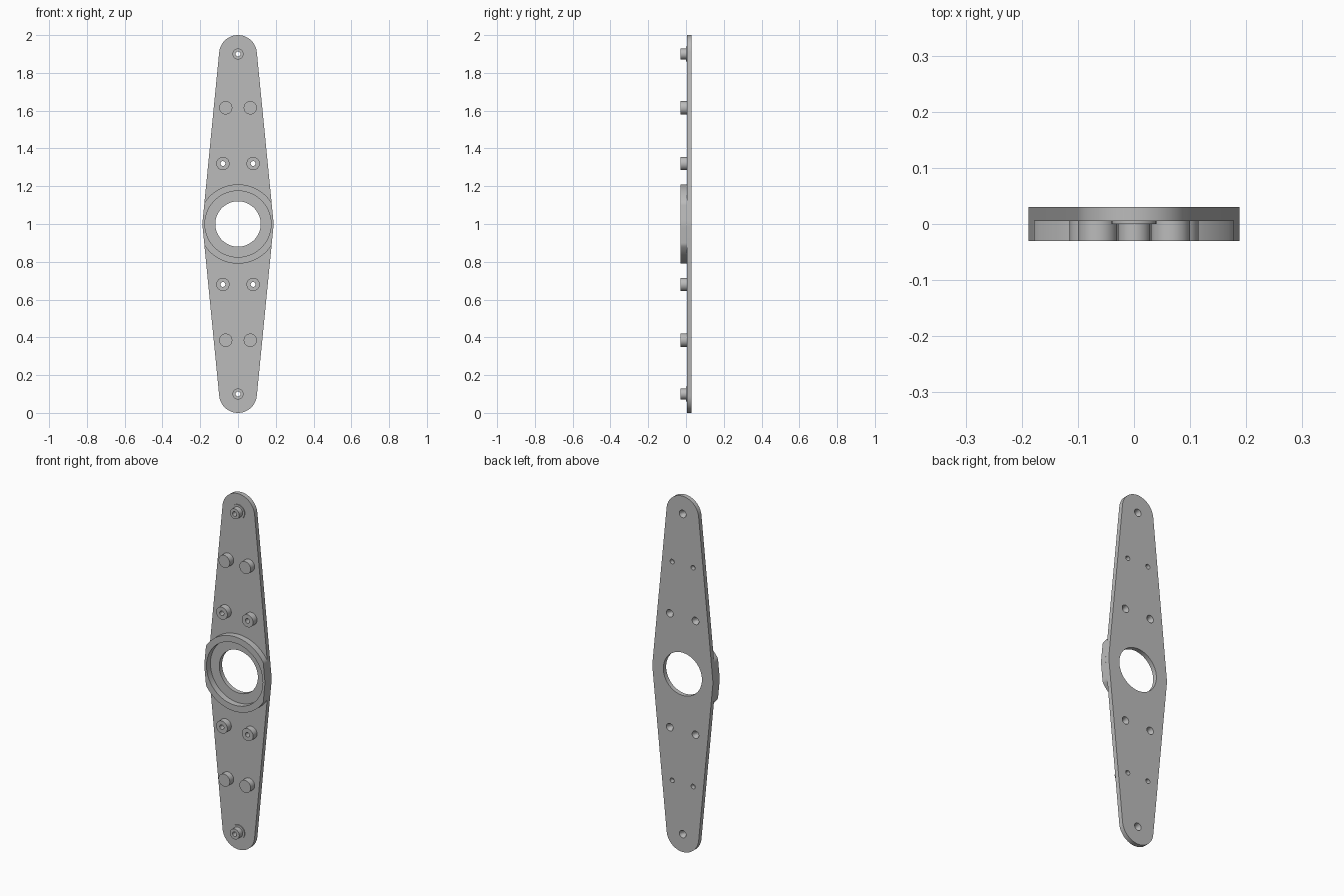
import bpy, bmesh, math
from math import sin, cos, pi

if "Cube" in bpy.data.objects:
    bpy.data.objects.remove(bpy.data.objects["Cube"])

FRONT, FACE, BACK = -0.03, 0.005, 0.03   # depth of boss tips, plate front, plate back
END_R, MID_R, SPAN = 0.1, 0.188, 0.9
HOLE_R = 0.013

grey = bpy.data.materials.new("light grey")
grey.use_nodes = True
colour = (0.5, 0.5, 0.5, 1)
grey.diffuse_color = colour
grey.node_tree.nodes["Principled BSDF"].inputs["Base Color"].default_value = colour


def finish(bm, name):
    bmesh.ops.recalc_face_normals(bm, faces=bm.faces)
    mesh = bpy.data.meshes.new(name)
    bm.to_mesh(mesh)
    bm.free()
    mesh.materials.append(grey)
    obj = bpy.data.objects.new(name, mesh)
    bpy.context.collection.objects.link(obj)
    return obj


def smooth(obj):
    bpy.ops.object.select_all(action="DESELECT")
    obj.select_set(True)
    bpy.context.view_layer.objects.active = obj
    bpy.ops.object.shade_smooth_by_angle(angle=math.radians(30))


def lathe(bm, profile, x, z, seg=32, closed=False):
    """Turn (radius, y) points about a front-to-back axis."""
    rings = []
    for r, y in profile:
        rings.append([bm.verts.new((x + r * cos(2 * pi * i / seg), y,
                                    z + r * sin(2 * pi * i / seg))) for i in range(seg)])
    pairs = list(zip(rings, rings[1:]))
    if closed:
        pairs.append((rings[-1], rings[0]))
    else:
        bm.faces.new(rings[0])
        bm.faces.new(rings[-1])
    for a, b in pairs:
        for i in range(seg):
            j = (i + 1) % seg
            bm.faces.new((a[i], a[j], b[j], b[i]))


# Plate: a wide middle tapering to rounded ends
tilt = math.asin((MID_R - END_R) / SPAN)
outline = []
for centre, radius, start, stop, steps in (
        (1, MID_R, -tilt, tilt, 6), (1 + SPAN, END_R, tilt, pi - tilt, 32),
        (1, MID_R, pi - tilt, pi + tilt, 6), (1 - SPAN, END_R, pi + tilt, 2 * pi - tilt, 32)):
    for i in range(steps + 1):
        a = start + (stop - start) * i / steps
        outline.append((radius * cos(a), centre + radius * sin(a)))
bm = bmesh.new()
base = bm.faces.new([bm.verts.new((x, FACE, z)) for x, z in outline])
side = bmesh.ops.extrude_face_region(bm, geom=[base], use_keep_orig=True)
for v in side["geom"]:
    if isinstance(v, bmesh.types.BMVert):
        v.co.y = BACK
plate = finish(bm, "plate")

# Bosses: end and inner ones are drilled through, middle ones are blind
bosses = []
for sign, level in ((1, "upper"), (-1, "lower")):
    bosses.append((level + "_end_boss", 0, 1 + sign * 0.9, 0.029, True))
    for s, hand in ((1, "left"), (-1, "right")):
        bosses.append((f"{level}_{hand}_blind_boss", s * 0.065, 1 + sign * 0.615, 0.035, False))
        bosses.append((f"{level}_{hand}_drilled_boss", s * 0.08, 1 + sign * 0.32, 0.035, True))

cut = bmesh.new()
lathe(cut, [(0.12, -0.1), (0.12, 0.1)], 0, 1, 96)
for name, x, z, r, drilled in bosses:
    bm = bmesh.new()
    outer = [(r, FRONT), (r, FACE)]
    if "end" in name:   # low collar at the foot
        outer = [(r, FRONT), (r, 0), (0.04, 0), (0.04, FACE)]
    if drilled:
        lathe(bm, outer + [(HOLE_R, FACE), (HOLE_R, FRONT)], x, z, closed=True)
    else:
        lathe(bm, outer, x, z)
    smooth(finish(bm, name))
    # Rear hole, countersunk where drilled through
    wide = 0.021 if drilled else HOLE_R
    lathe(cut, [(HOLE_R, -0.01), (HOLE_R, FACE + 0.005), (wide, BACK - 0.005), (wide, BACK + 0.01)], x, z)
cutter = finish(cut, "hole_cutter")
cutter.hide_render = True
cutter.hide_viewport = True

mod = plate.modifiers.new("holes", "BOOLEAN")
mod.operation = "DIFFERENCE"
mod.solver = "EXACT"
mod.object = cutter
bpy.context.view_layer.objects.active = plate
plate.select_set(True)
bpy.ops.object.modifier_apply(modifier=mod.name)
bpy.data.objects.remove(cutter)
smooth(plate)

# Hub ring: trimmed flush with the sides of the plate
bm = bmesh.new()
lathe(bm, [(0.21, FRONT), (0.21, FACE), (0.175, FACE), (0.175, FRONT)], 0, 1, 128, True)
for v in bm.verts:
    half = min(MID_R, MID_R / cos(tilt) - abs(v.co.z - 1) * math.tan(tilt))
    v.co.x = max(-half, min(half, v.co.x))
smooth(finish(bm, "hub_ring"))
